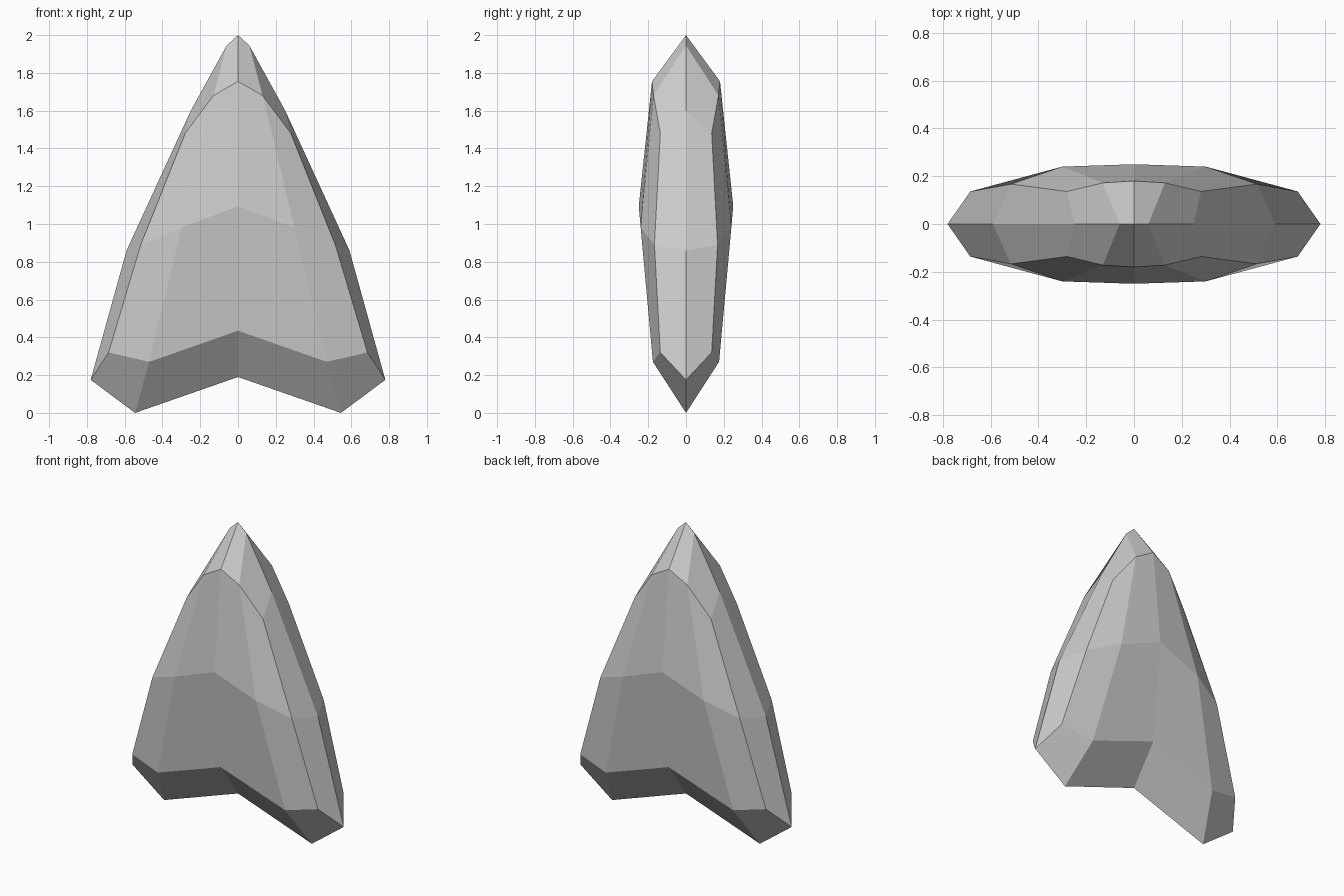
import bpy
import bmesh

if "Cube" in bpy.data.objects:
    bpy.data.objects.remove(bpy.data.objects["Cube"])

# Half profiles (x, y, z) from the tip down round to the notch
rim = [(0, 0, 2.0), (0.06, 0, 1.945), (0.25, 0, 1.6), (0.59, 0, 0.86),
       (0.78, 0, 0.175), (0.545, 0, 0.0), (0, 0, 0.19)]
shoulder = [(0, -0.18, 1.755), (0.13, -0.172, 1.68), (0.28, -0.136, 1.48),
            (0.515, -0.167, 0.89), (0.685, -0.136, 0.32),
            (0.47, -0.175, 0.27), (0, -0.182, 0.435)]
ridge = [(0, -0.25, 1.095), (0.30, -0.24, 0.98)]

bm = bmesh.new()
r, s, m = [[bm.verts.new(p) for p in pts] for pts in (rim, shoulder, ridge)]

# Bevelled edge between the outer rim and the shoulder
for i in range(6):
    bm.faces.new((r[i], s[i], s[i + 1], r[i + 1]))

# Broad front facets meeting at the ridge
for face in ((s[0], m[0], m[1], s[1]), (s[1], m[1], s[3], s[2]),
             (m[0], s[6], s[5], m[1]), (m[1], s[5], s[4], s[3])):
    bm.faces.new(face)
bmesh.ops.recalc_face_normals(bm, faces=bm.faces)
if sum(f.normal.y for f in bm.faces) > 0:
    bmesh.ops.reverse_faces(bm, faces=bm.faces)

mesh = bpy.data.meshes.new("stone_arrowhead")
bm.to_mesh(mesh)
bm.free()
arrowhead = bpy.data.objects.new("stone_arrowhead", mesh)
bpy.context.collection.objects.link(arrowhead)

# Mirror the quarter to the left and to the back
mirror = arrowhead.modifiers.new("mirror", "MIRROR")
mirror.use_axis = (True, True, False)
mirror.merge_threshold = 0.001
